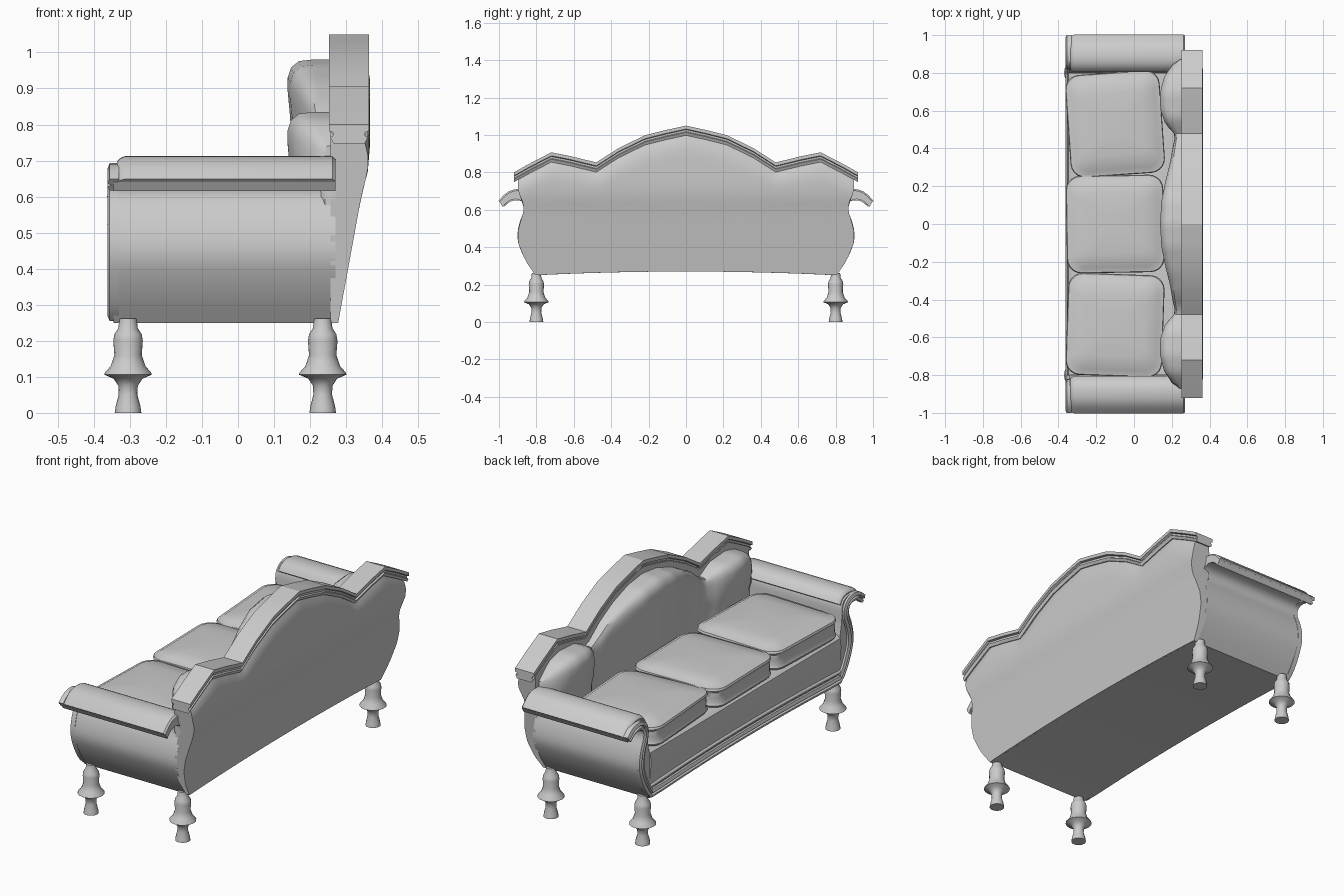
import bpy, bmesh, math
from mathutils import Vector

if "Cube" in bpy.data.objects:
    bpy.data.objects.remove(bpy.data.objects["Cube"])


def loft(name, rings, angle=35, caps=True):
    """Skin closed rings of equal length into one solid."""
    bm = bmesh.new()
    vs = [[bm.verts.new(p) for p in r] for r in rings]
    n = len(rings[0])
    for a, b in zip(vs, vs[1:]):
        for i in range(n):
            j = (i + 1) % n
            bm.faces.new((a[i], a[j], b[j], b[i]))
    if caps:
        bm.faces.new(vs[0][::-1])
        bm.faces.new(vs[-1])
    bmesh.ops.recalc_face_normals(bm, faces=bm.faces)
    me = bpy.data.meshes.new(name)
    bm.to_mesh(me)
    bm.free()
    ob = bpy.data.objects.new(name, me)
    bpy.context.collection.objects.link(ob)
    bpy.ops.object.select_all(action='DESELECT')
    ob.select_set(True)
    bpy.context.view_layer.objects.active = ob
    bpy.ops.object.shade_smooth_by_angle(angle=math.radians(angle))
    return ob


def lerp(pts, v):
    """Piecewise linear lookup."""
    if v <= pts[0][0]:
        return pts[0][1]
    for (a, fa), (b, fb) in zip(pts, pts[1:]):
        if v <= b:
            return fa + (fb - fa) * (v - a) / (b - a)
    return pts[-1][1]


def spline(pts, k=3):
    """Catmull-Rom refinement of an open 2D path."""
    out = []
    for i in range(len(pts) - 1):
        p = [Vector(pts[max(0, min(len(pts) - 1, i + d))]) for d in (-1, 0, 1, 2)]
        for s in range(k):
            t = s / k
            out.append(0.5 * (2 * p[1] + (p[2] - p[0]) * t
                       + (2 * p[0] - 5 * p[1] + 4 * p[2] - p[3]) * t * t
                       + (3 * p[1] - p[0] - 3 * p[2] + p[3]) * t ** 3))
    return out + [Vector(pts[-1])]


def normals(path):
    res = []
    for i in range(len(path)):
        d = path[min(i + 1, len(path) - 1)] - path[max(i - 1, 0)]
        res.append(Vector((-d.y, d.x)).normalized())
    return res


def arch(y):
    return 0.25 + 0.02 * max(0, 1 - (y / 0.8) ** 2)


CREST = [(0, 1.05), (0.10, 1.028), (0.22, 0.998), (0.36, 0.93), (0.48, 0.853),
         (0.61, 0.885), (0.72, 0.907), (0.82, 0.888), (0.92, 0.80)]
CREST[-2] = (0.84, 0.845)


def crest(y):
    return lerp(CREST, abs(y))


# turned legs
LEG = [(0.037, 0), (0.034, 0.02), (0.026, 0.05), (0.027, 0.075), (0.04, 0.095), (0.066, 0.106),
       (0.064, 0.112), (0.048, 0.13), (0.038, 0.16), (0.041, 0.20), (0.038, 0.218), (0.027, 0.235),
       (0.024, 0.262)]
for tag, x in (("front", -0.305), ("rear", 0.235)):
    for side, y in (("left", 0.80), ("right", -0.80)):
        loft(f"{tag}_{side}_leg", [[(x + r * math.cos(i * math.pi / 8), y + r * math.sin(i * math.pi / 8), z)
                                    for i in range(16)] for r, z in LEG], 50)

# seat base with arched underside and rolled front edge
rings = []
for i in range(17):
    y = -0.83 + 1.66 * i / 16
    zb = arch(y)
    rings.append([(-0.345, y, zb), (-0.345, y, 0.34), (-0.352, y, 0.40), (-0.355, y, 0.45),
                  (-0.348, y, 0.49), (-0.32, y, 0.512), (0.27, y, 0.512), (0.27, y, zb)])
rings[0] = [(x, -0.80, z) for x, y, z in rings[0]]
rings[-1] = [(x, 0.80, z) for x, y, z in rings[-1]]
loft("seat_base", rings, 40)

# scrolled arms with a padded top
ARM = spline([(0.80, 0.25), (0.855, 0.33), (0.893, 0.41), (0.90, 0.47), (0.885, 0.54), (0.862, 0.60),
              (0.872, 0.64), (0.91, 0.657), (0.95, 0.645), (0.98, 0.615)])
ARM += spline([(0.995, 0.64), (0.95, 0.678), (0.89, 0.692), (0.84, 0.68), (0.82, 0.64), (0.815, 0.56), (0.79, 0.45)])
PAD = spline([(0.822, 0.655), (0.845, 0.682), (0.885, 0.692), (0.94, 0.68), (0.988, 0.635)])
for side, s in (("left", 1), ("right", -1)):
    loft(f"{side}_arm", [[(x, s * p.x, p.y) for p in ARM] for x in (-0.345, 0.27)])
    nrm = normals(PAD)
    sections = []
    for x, t in ((-0.335, 0.006), (-0.328, 0.014), (-0.315, 0.02), (0.262, 0.02), (0.27, 0.012)):
        up = [p + q * t for p, q in zip(PAD, nrm)]
        low = [p - q * t for p, q in zip(PAD, nrm)]
        sections.append([(x, s * p.x, p.y) for p in up + low[::-1]])
    loft(f"{side}_arm_pad", sections)

# moulded front trim following both arms and the arched rail
half = spline([(0.985, 0.632), (0.945, 0.663), (0.89, 0.67), (0.85, 0.645), (0.845, 0.595), (0.868, 0.535),
               (0.881, 0.47), (0.872, 0.41), (0.835, 0.33), (0.795, 0.275)])
rail = [Vector((0.8 * math.cos(i * math.pi / 20), 0)) for i in range(2, 19)]
rail = [Vector((y, arch(y) + 0.022)) for y in [0.7 - 0.1 * i for i in range(15)]]
path = half + rail + [Vector((-p.x, p.y)) for p in half[::-1]]
SEC = [(-0.022, -0.33), (-0.022, -0.356), (-0.006, -0.362), (0, -0.35), (0.006, -0.362), (0.02, -0.356), (0.02, -0.33)]
loft("front_trim", [[(x, p.x + q.x * o, p.y + q.y * o) for o, x in SEC] for p, q in zip(path, normals(path))], 30)
# inner bead along the rail
loft("rail_bead", [[(-0.345 + 0.010 * math.cos(a * math.pi / 4), y, arch(y) + 0.062 + 0.009 * math.sin(a * math.pi / 4))
                    for a in range(8)] for y in [0.81 - 0.09 * i for i in range(19)]], 50)

# three loose seat cushions


def cushion(name, cx, cy, hx, hy, rot):
    base = []
    for sx, sy, a0 in ((1, 1, 0), (-1, 1, 90), (-1, -1, 180), (1, -1, 270)):
        for k in range(6):
            a = math.radians(a0 + 18 * k)
            base.append(Vector((sx * (hx - 0.075) + 0.075 * math.cos(a), sy * (hy - 0.075) + 0.075 * math.sin(a))))
    c, s = math.cos(rot), math.sin(rot)
    prof = [(0.9, 0.503), (0.975, 0.51), (1, 0.522), (0.98, 0.534), (0.985, 0.56), (0.975, 0.588),
            (1, 0.6), (0.985, 0.61), (0.955, 0.61), (0.88, 0.623), (0.6, 0.633), (0.2, 0.636)]
    loft(name, [[(cx + f * (c * p.x - s * p.y), cy + f * (s * p.x + c * p.y), z) for p in base] for f, z in prof], 40)


cushion("left_cushion", -0.10, 0.53, 0.25, 0.272, math.radians(4))
cushion("middle_cushion", -0.10, 0.0, 0.258, 0.258, math.radians(1))
cushion("right_cushion", -0.10, -0.535, 0.255, 0.27, math.radians(-2))

# backrest shell: sloped, waisted sides, top under the crest
WIDTH = [(0.25, 0.805), (0.33, 0.86), (0.42, 0.897), (0.48, 0.90), (0.54, 0.885), (0.60, 0.865), (0.65, 0.875), (0.70, 0.90), (0.85, 0.895)]
REAR = [(0.25, 0.278), (0.60, 0.342), (0.67, 0.36), (0.74, 0.366), (1.1, 0.366)]
rings = []
for i in range(49):
    s = -1 + i / 24
    zb, zt = arch(0.8 * s), crest(0.9 * s) - 0.03
    rear, front = [], []
    for k in range(17):
        t = k / 16
        z = zb + (zt - zb) * t
        y = s * lerp(WIDTH, z)
        tuck = 0.03 * max(0, (z - zt + 0.10) / 0.10) ** 2
        rear.append((lerp(REAR, z) - tuck, y, z))
        front.append((0.257, y, z))
    rings.append(rear + front[::-1])
loft("backrest_shell", rings, 40)

# inner back padding: one large and two small puffs
PUFF = [(0, 0.112), (0.12, 0.105), (0.22, 0.085), (0.32, 0.06), (0.41, 0.045), (0.47, 0.03), (0.53, 0.085), (0.61, 0.112),
        (0.70, 0.112), (0.78, 0.09), (0.84, 0.05), (0.87, 0.01)]
TOP = [(0, 0.98), (0.12, 0.965), (0.25, 0.92), (0.36, 0.86), (0.47, 0.775), (0.56, 0.825),
       (0.70, 0.835), (0.79, 0.81), (0.87, 0.74)]
rings = []
for i in range(59):
    y = -0.87 + 0.03 * i
    d, zt = lerp(PUFF, abs(y)), lerp(TOP, abs(y))
    ring = [(0.27, y, 0.50), (0.25 - 0.75 * d, y, 0.50), (0.25 - 0.82 * d, y, 0.62), (0.25 - 0.95 * d, y, zt - 0.15)]
    for f, h in ((1, 0.09), (1, 0.05), (0.92, 0.022), (0.72, 0.004), (0.4, 0)):
        ring.append((0.25 - f * d, y, zt - h))
    rings.append(ring + [(0.27, y, zt)])
loft("back_padding", rings, 40)

# stepped crest rail
CSEC = [(0.252, 0), (0.363, 0), (0.363, -0.018), (0.352, -0.022), (0.352, -0.032), (0.36, -0.036),
        (0.352, -0.052), (0.265, -0.052), (0.256, -0.036), (0.263, -0.032), (0.263, -0.022), (0.252, -0.018)]
pts = [(-y, z) for y, z in CREST[:0:-1]] + CREST
loft("crest_rail", [[(x, y, z + o) for x, o in CSEC] for y, z in pts], 20)
